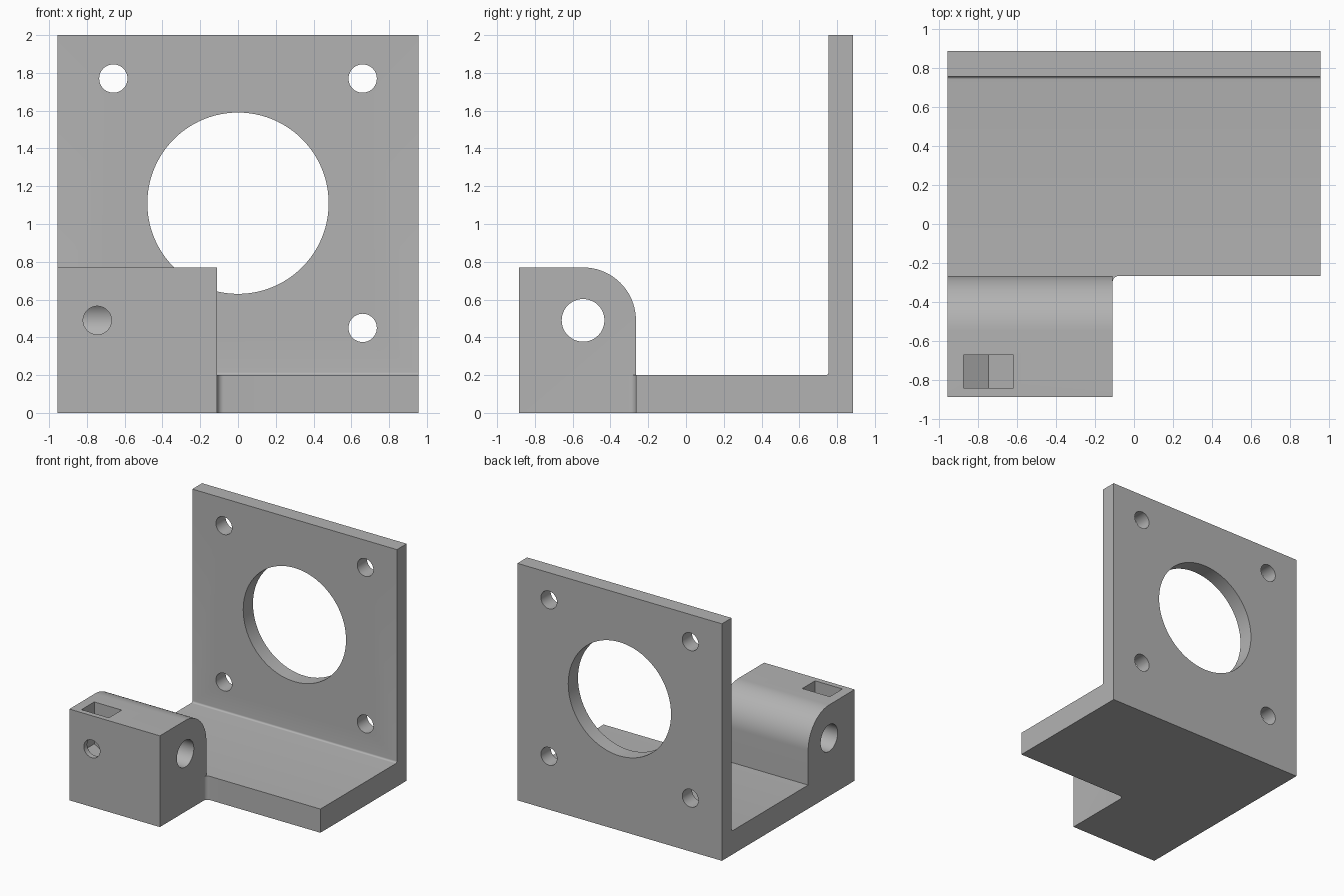
import bpy, bmesh
from math import pi, cos, sin, radians
from mathutils import Vector

cube = bpy.data.objects.get("Cube")
if cube:
    bpy.data.objects.remove(cube, do_unlink=True)

grey = bpy.data.materials.new("plain grey")
grey.use_nodes = True
colour = (0.45, 0.45, 0.45, 1)
grey.diffuse_color = colour
grey.node_tree.nodes["Principled BSDF"].inputs["Base Color"].default_value = colour


def arc(u, v, radius, start, end, steps):
    """Points along an arc, angles in degrees."""
    angles = [radians(start + (end - start) * i / steps) for i in range(steps + 1)]
    return [(u + radius * cos(a), v + radius * sin(a)) for a in angles]


def circle(u, v, radius, sides=64):
    return arc(u, v, radius, 0, 360, sides)[:-1]


def prism(name, outline, axis, low, high):
    """Extrude a 2D outline along x (y,z), y (x,z) or z (x,y)."""
    place = {"x": lambda u, v, w: (w, u, v),
             "y": lambda u, v, w: (u, w, v),
             "z": lambda u, v, w: (u, v, w)}[axis]
    bm = bmesh.new()
    face = bm.faces.new([bm.verts.new(place(u, v, low)) for u, v in outline])
    extruded = bmesh.ops.extrude_face_region(bm, geom=[face])["geom"]
    moved = [g for g in extruded if isinstance(g, bmesh.types.BMVert)]
    bmesh.ops.translate(bm, verts=moved, vec=Vector(place(0, 0, high - low)))
    bmesh.ops.recalc_face_normals(bm, faces=bm.faces)
    mesh = bpy.data.meshes.new(name)
    bm.to_mesh(mesh)
    bm.free()
    mesh.materials.append(grey)
    obj = bpy.data.objects.new(name, mesh)
    bpy.context.collection.objects.link(obj)
    return obj


def combine(target, tool, operation):
    """Apply an exact boolean and discard the tool."""
    mod = target.modifiers.new(tool.name, "BOOLEAN")
    mod.operation, mod.solver, mod.object = operation, "EXACT", tool
    bpy.ops.object.select_all(action="DESELECT")
    bpy.context.view_layer.objects.active = target
    target.select_set(True)
    bpy.ops.object.modifier_apply(modifier=mod.name)
    bpy.data.objects.remove(tool, do_unlink=True)


SIDE, FRONT, BACK = 0.955, -0.885, 0.885
STEP, FLOOR, WALL = -0.265, 0.2, 0.755      # base front, base top, plate face
BLOCK_X, BLOCK_TOP = -0.11, 0.77
BORE_Y, BORE_Z = -0.545, 0.49
NUT_X = -0.745

# L-shaped base and motor plate with a small fillet in the corner
f = 0.015
bracket = prism("mounting_bracket",
                [(STEP, 0), (BACK, 0), (BACK, 2), (WALL, 2)]
                + arc(WALL - f, FLOOR + f, f, 0, -90, 6) + [(STEP, FLOOR)],
                "x", -SIDE, SIDE)

# Clamp block with a rounded rear top edge
block = prism("clamp_block",
              [(FRONT, 0), (STEP, 0)]
              + arc(BORE_Y, BORE_Z, BLOCK_TOP - BORE_Z, 0, 90, 24)
              + [(FRONT, BLOCK_TOP)],
              "x", -SIDE, BLOCK_X)
combine(bracket, block, "UNION")

# Fillet between block side and base front
r = 0.035
fillet = prism("corner_fillet",
               [(BLOCK_X, STEP)] + arc(BLOCK_X + r, STEP - r, r, 90, 180, 8),
               "z", 0, FLOOR)
combine(bracket, fillet, "UNION")

# Large centre opening and four screw holes in the plate
cutters = [prism("centre_opening", circle(0, 1.11, 0.48, 96), "y", 0.6, 1)]
for x in (-0.66, 0.66):
    for z in (0.45, 1.77):
        cutters.append(prism("screw_hole", circle(x, z, 0.075, 40), "y", 0.6, 1))

# Cross bore, nut slot with a pointed bottom, and set screw hole
cutters.append(prism("cross_bore", circle(BORE_Y, BORE_Z, 0.113), "x", -1.1, 0.1))
half = 0.128
cutters.append(prism("nut_slot",
                     [(NUT_X - half, 1), (NUT_X - half, BORE_Z - half * 0.577),
                      (NUT_X, BORE_Z - half * 1.155),
                      (NUT_X + half, BORE_Z - half * 0.577), (NUT_X + half, 1)],
                     "y", -0.84, -0.67))
cutters.append(prism("set_screw_hole", circle(NUT_X, BORE_Z, 0.075, 40),
                     "y", -1, BORE_Y))
for cutter in cutters:
    combine(bracket, cutter, "DIFFERENCE")

bpy.ops.object.shade_smooth_by_angle(angle=radians(30))
